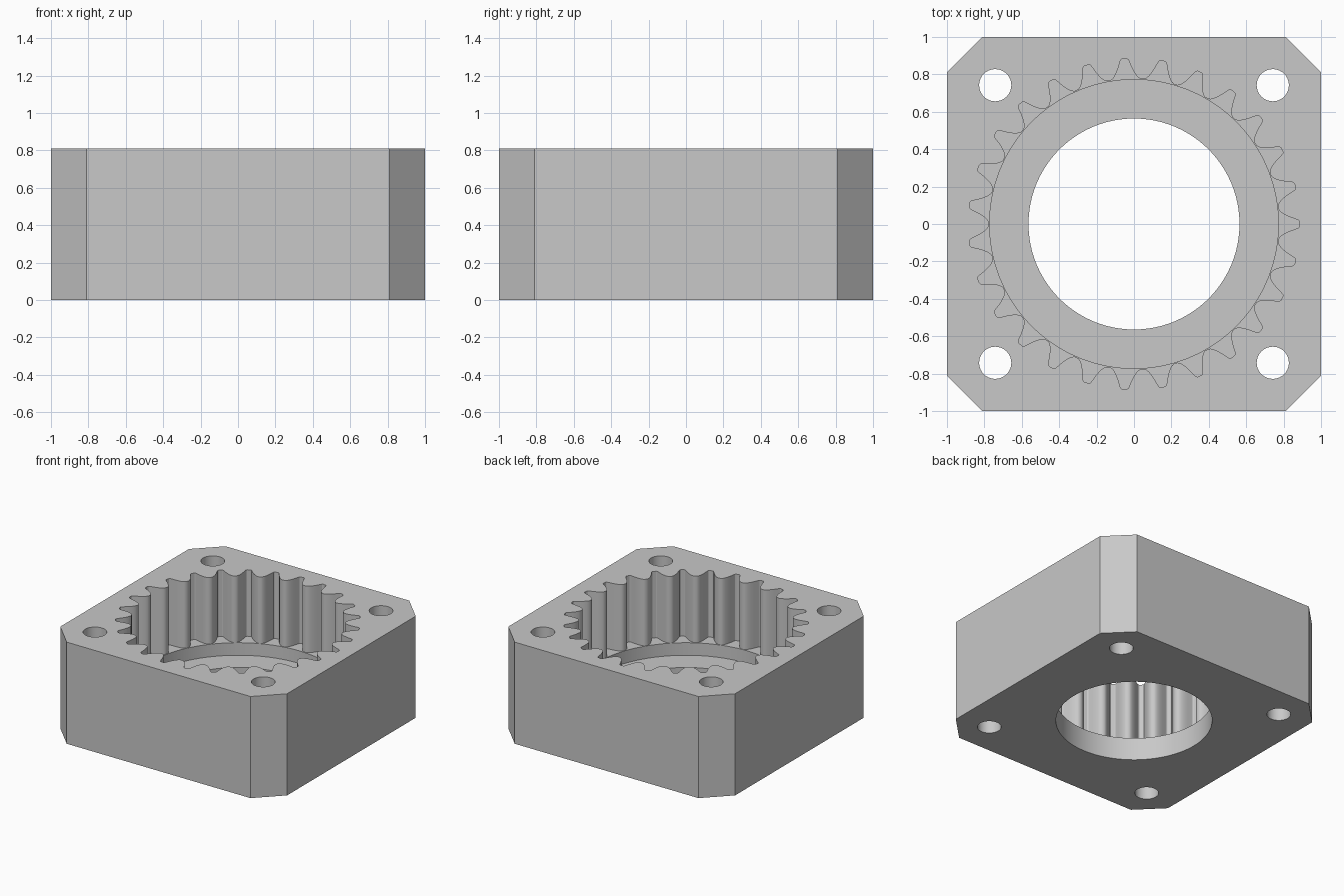
import bpy
import bmesh
import math

cube = bpy.data.objects.get("Cube")
if cube:
    bpy.data.objects.remove(cube, do_unlink=True)

HEIGHT = 0.81
GEAR_FLOOR = 0.28
BORE_LEDGE = 0.18
TEETH = 27

grey = bpy.data.materials.new("plain grey")
grey.use_nodes = True
color = (0.58, 0.58, 0.58, 1)
grey.diffuse_color = color
grey.node_tree.nodes["Principled BSDF"].inputs["Base Color"].default_value = color


def prism(name, outline, bottom, top):
    """Extrude a flat outline between two heights."""
    bm = bmesh.new()
    base = bm.faces.new([bm.verts.new((x, y, bottom)) for x, y in outline])
    result = bmesh.ops.extrude_face_region(bm, geom=[base])
    raised = [v for v in result["geom"] if isinstance(v, bmesh.types.BMVert)]
    bmesh.ops.translate(bm, vec=(0, 0, top - bottom), verts=raised)
    bmesh.ops.recalc_face_normals(bm, faces=bm.faces)
    mesh = bpy.data.meshes.new(name)
    bm.to_mesh(mesh)
    bm.free()
    obj = bpy.data.objects.new(name, mesh)
    bpy.context.collection.objects.link(obj)
    mesh.materials.append(grey)
    return obj


def polar(radius, angle):
    return radius * math.cos(angle), radius * math.sin(angle)


def circle(radius, count, cx=0, cy=0):
    points = [polar(radius, math.tau * i / count) for i in range(count)]
    return [(x + cx, y + cy) for x, y in points]


def gear_outline():
    # Half of one tooth gap: radius and sideways offset, from tip to crest
    half = [(0.885, 0.012), (0.88, 0.02), (0.866, 0.026), (0.84, 0.035),
            (0.815, 0.046), (0.795, 0.058), (0.783, 0.069), (0.777, 0.08)]
    gap = [(r, -s / r) for r, s in reversed(half)] + [(r, s / r) for r, s in half]
    return [polar(r, a + math.tau * i / TEETH) for i in range(TEETH) for r, a in gap]


# Square block with chamfered corners
c = 0.81
block = prism("gear_housing", [(1, -c), (1, c), (c, 1), (-c, 1),
                               (-1, c), (-1, -c), (-c, -1), (c, -1)], 0, HEIGHT)

# Toothed pocket, round recess, through bore and corner bolt holes
cutters = [
    prism("tooth_pocket_cutter", gear_outline(), GEAR_FLOOR, 1),
    prism("recess_cutter", circle(0.772, 128), BORE_LEDGE, 0.5),
    prism("bore_cutter", circle(0.564, 96), -0.1, 0.4),
]
for sx in (-1, 1):
    for sy in (-1, 1):
        hole = circle(0.086, 40, 0.742 * sx, 0.742 * sy)
        cutters.append(prism("bolt_hole_cutter", hole, -0.1, 1))

for cutter in cutters:
    cutter.hide_render = True
    cut = block.modifiers.new(cutter.name, "BOOLEAN")
    cut.operation = "DIFFERENCE"
    cut.solver = "EXACT"
    cut.object = cutter

# Bake the cuts and drop the cutters
bpy.context.view_layer.update()
graph = bpy.context.evaluated_depsgraph_get()
baked = bpy.data.meshes.new_from_object(block.evaluated_get(graph))
block.modifiers.clear()
block.data = baked
for cutter in cutters:
    bpy.data.objects.remove(cutter, do_unlink=True)

# Smooth curved walls, crisp edges
bpy.ops.object.select_all(action="DESELECT")
block.select_set(True)
bpy.context.view_layer.objects.active = block
bpy.ops.object.shade_smooth_by_angle(angle=math.radians(30))
